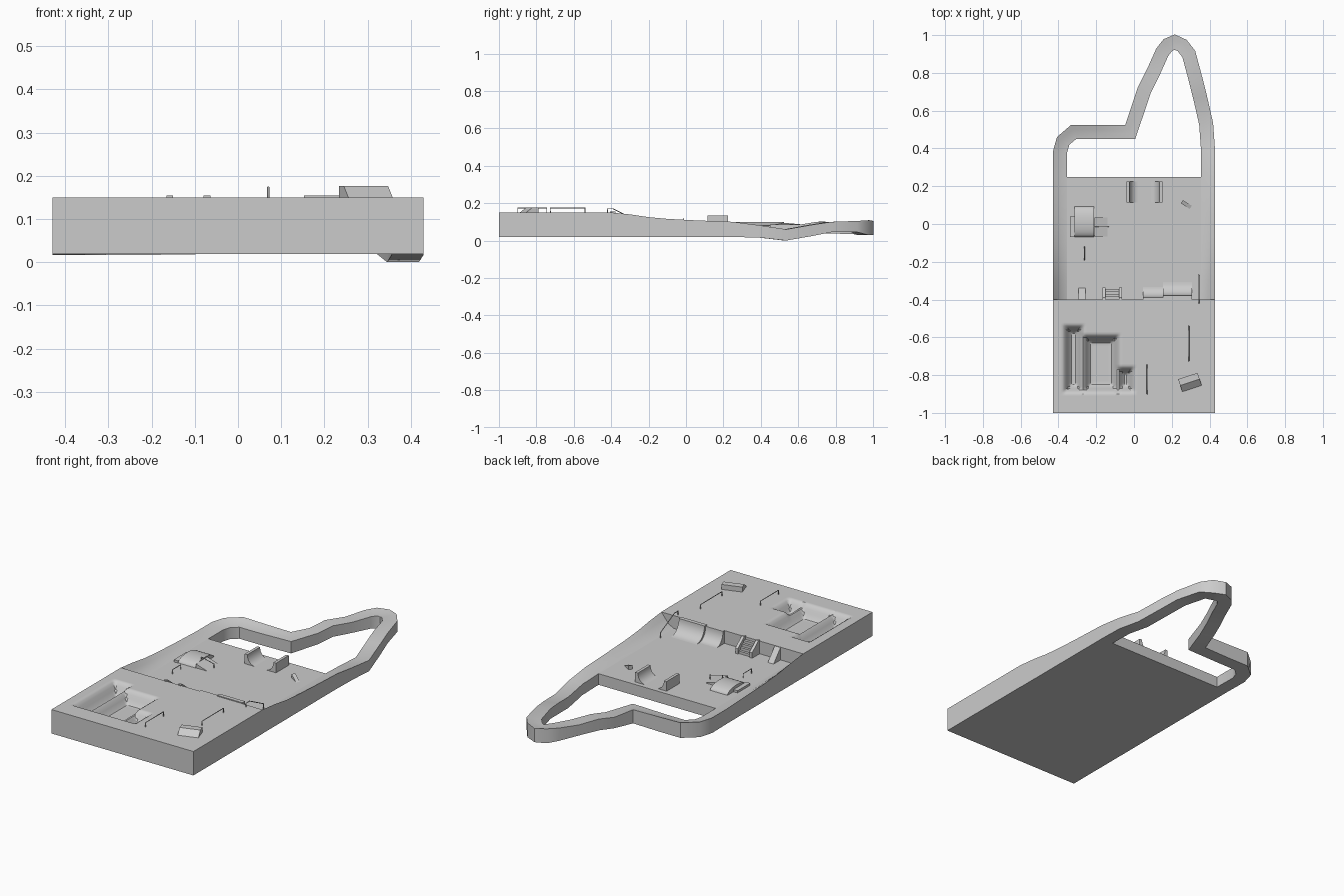
import bpy, bmesh, math
from mathutils import Vector

if "Cube" in bpy.data.objects:
    bpy.data.objects.remove(bpy.data.objects["Cube"])

LOW, HIGH, BASE = 0.08, 0.15, 0.019


def make(name, verts, faces, smooth=False):
    me = bpy.data.meshes.new(name)
    me.from_pydata(verts, [], faces)
    bm = bmesh.new()
    bm.from_mesh(me)
    bmesh.ops.recalc_face_normals(bm, faces=bm.faces)
    bm.to_mesh(me)
    bm.free()
    ob = bpy.data.objects.new(name, me)
    bpy.context.collection.objects.link(ob)
    if smooth:
        bpy.ops.object.select_all(action='DESELECT')
        ob.select_set(True)
        bpy.context.view_layer.objects.active = ob
        bpy.ops.object.shade_smooth_by_angle(angle=math.radians(35))
    return ob


def prism(name, profile, origin, width, angle=0, smooth=False):
    """Profile (run, height) runs along `angle`, extruded sideways by width."""
    n, a = len(profile), math.radians(angle)
    d, s = Vector((math.cos(a), math.sin(a), 0)), Vector((-math.sin(a), math.cos(a), 0))
    verts = [Vector(origin) + d * u + s * k + Vector((0, 0, z))
             for k in (-width / 2, width / 2) for u, z in profile]
    faces = [list(range(n)), list(range(n, 2 * n))]
    faces += [(i, (i + 1) % n, n + (i + 1) % n, n + i) for i in range(n)]
    return make(name, verts, faces, smooth)


def box(name, x0, x1, y0, y1, z0, z1):
    h = z1 - z0
    return prism(name, [(x0, 0), (x1, 0), (x1, h), (x0, h)], (0, (y0 + y1) / 2, z0), y1 - y0)


def quarter(name, lip, run, height, origin, width, angle):
    arc = [(lip + run * (1 - math.cos(t)), height * (1 - math.sin(t)))
           for t in [i * math.pi / 20 for i in range(11)]]
    return prism(name, [(0, 0), (0, height)] + arc, origin, width, angle, True)


def rail(name, points, radius=0.0025):
    cu = bpy.data.curves.new(name, 'CURVE')
    cu.dimensions = '3D'
    cu.bevel_depth, cu.bevel_resolution, cu.use_fill_caps = radius, 1, True
    sp = cu.splines.new('POLY')
    sp.points.add(len(points) - 1)
    for p, co in zip(sp.points, points):
        p.co = (*co, 1)
    ob = bpy.data.objects.new(name, cu)
    bpy.context.collection.objects.link(ob)
    return ob


# Upper deck with a sunken, stepped bowl
BOWL = [(-0.38, -0.26, -0.90, -0.53), (-0.28, -0.07, -0.90, -0.58), (-0.1, 0.01, -0.90, -0.75)]


def deck_height(x, y):
    inside = 1
    for x0, x1, y0, y1 in BOWL:
        d = min(x - x0, x1 - x, y - y0, y1 - y)
        t = max(0, min(1, d / 0.055))
        inside *= 1 - t * t * (3 - 2 * t)
    return HIGH - 0.065 * (1 - inside)


NX, NY = 86, 60
verts = [(-0.43 + 0.01 * i, -1 + 0.01 * j, deck_height(-0.43 + 0.01 * i, -1 + 0.01 * j))
         for j in range(NY + 1) for i in range(NX + 1)]
W = NX + 1
faces = [(j * W + i, j * W + i + 1, (j + 1) * W + i + 1, (j + 1) * W + i)
         for j in range(NY) for i in range(NX)]
ring = ([i for i in range(NX)] + [j * W + NX for j in range(NY)]
        + [NY * W + i for i in range(NX, 0, -1)] + [j * W for j in range(NY, 0, -1)])
first = len(verts)
verts += [(verts[k][0], verts[k][1], BASE) for k in ring]
R = len(ring)
faces += [(ring[k], ring[(k + 1) % R], first + (k + 1) % R, first + k) for k in range(R)]
faces.append(list(range(first, first + R)))
make("upper_deck_with_bowl", verts, faces, True)

# Lower deck
box("lower_deck", -0.37, 0.37, -0.4, 0.25, BASE, LOW)

# Rolling loop track: x, y, outer top, inner top, underside
side = [(0.392, -0.4, 0.15, 0.08), (0.392, -0.3, 0.14, 0.08), (0.392, -0.2, 0.125, 0.08),
        (0.392, -0.1, 0.116, 0.08), (0.392, 0.05, 0.108, 0.08), (0.392, 0.25, 0.1, 0.08)]
track = [(-x, y, o, i, BASE) for x, y, o, i in side]
track += [(-0.392, 0.38, 0.1, 0.08, 0.017), (-0.375, 0.44, 0.1, 0.08, 0.017),
          (-0.32, 0.487, 0.1, 0.08, 0.017), (-0.2, 0.487, 0.097, 0.08, 0.017),
          (-0.02, 0.487, 0.095, 0.085, 0.02), (0.025, 0.62, 0.085, 0.085, 0.025),
          (0.055, 0.71, 0.102, 0.1, 0.04), (0.105, 0.81, 0.095, 0.095, 0.037),
          (0.15, 0.91, 0.105, 0.1, 0.035), (0.18, 0.948, 0.109, 0.1, 0.03),
          (0.215, 0.963, 0.105, 0.095, 0.03), (0.255, 0.945, 0.108, 0.1, 0.03),
          (0.29, 0.9, 0.105, 0.1, 0.045), (0.325, 0.77, 0.1, 0.1, 0.045),
          (0.35, 0.67, 0.085, 0.085, 0.025), (0.382, 0.53, 0.06, 0.06, 0.0),
          (0.392, 0.39, 0.082, 0.075, 0.016)]
track += [(x, y, o, i, BASE) for x, y, o, i in reversed(side)]
verts, faces, half = [], [], 0.037
pts = [Vector(t[:2]) for t in track]
for k, (x, y, zo, zi, zb) in enumerate(track):
    a = (pts[k] - pts[k - 1]).normalized() if k else Vector((0, 1))
    b = (pts[k + 1] - pts[k]).normalized() if k < len(pts) - 1 else a
    t = (a + b).normalized()
    n = Vector((-t.y, t.x)) * half / max(0.7, t.dot(a))
    for f, z in ((1, zb), (1, zo), (0.4, zo * 0.6 + zi * 0.4), (-0.2, zo * 0.22 + zi * 0.78),
                 (-1, zi), (-1, zb)):
        verts.append((x + n.x * f, y + n.y * f, z))
for k in range(len(track) - 1):
    for c in range(6):
        faces.append((k * 6 + c, k * 6 + (c + 1) % 6, k * 6 + 6 + (c + 1) % 6, k * 6 + 6 + c))
faces += [list(range(6)), list(range(len(verts) - 6, len(verts)))]
make("loop_track", verts, faces, True)

# Grind rails on both decks
for name, x, y0, y1, z in (("upper_rail_right", 0.29, -0.725, -0.54, HIGH),
                           ("upper_rail_middle", 0.07, -0.9, -0.745, HIGH),
                           ("lower_rail", -0.263, -0.19, -0.12, LOW)):
    h = z + 0.024
    rail(name, [(x, y0, z - 0.002), (x, y0, h), (x, y1, h), (x, y1, z - 0.002)])
rail("step_handrail", [(0.343, -0.42, HIGH - 0.002), (0.343, -0.42, 0.17), (0.343, -0.39, 0.17),
                       (0.343, -0.27, 0.11), (0.343, -0.27, LOW)])

# Kicker ramp on the upper deck
prism("kicker_ramp", [(-0.035, 0), (0.035, 0), (0.035, 0.027), (0, 0.027)],
      (0.296, -0.838, HIGH), 0.108, 108)

# Quarter pipes against the step
quarter("step_quarter_small", 0.012, 0.055, HIGH - LOW, (0.1, -0.4, LOW), 0.105, 90)
quarter("step_quarter_large", 0.022, 0.07, 0.075, (0.23, -0.4, LOW), 0.155, 90)

# Stairs with side rails
for i in range(4):
    box(f"stair_{i}", -0.155, -0.075, -0.4, -0.385 + 0.014 * i, LOW, HIGH - 0.014 * (i + 1))
for x in (-0.158, -0.072):
    prism("stair_rail", [(0, 0), (0.065, 0), (0.065, 0.03), (0.01, 0.075), (-0.005, 0.075), (-0.005, 0.07), (0, 0.07)],
          (x, -0.4, LOW), 0.016, 90)
# Narrow bank beside the stairs
prism("step_bank", [(0, 0), (0.06, 0), (0, 0.068)], (-0.275, -0.4, LOW), 0.035, 90)

# Mini half pipe on the lower deck
quarter("half_pipe_left", 0.016, 0.045, 0.053, (-0.04, 0.17, LOW), 0.11, 0)
quarter("half_pipe_right", 0.016, 0.045, 0.053, (0.15, 0.17, LOW), 0.11, 180)

# Funbox: arched hump, side ledge, bank and rail
hump = [(0.08 * math.cos(i * math.pi / 12), 0.028 * math.sin(i * math.pi / 12)) for i in range(13)]
prism("funbox_hump", hump, (-0.263, 0.012, LOW), 0.105, 90, True)
box("funbox_ledge", -0.34, -0.315, -0.07, 0.04, LOW, LOW + 0.012)
prism("funbox_bank", [(-0.21, 0), (-0.14, 0), (-0.21, 0.022)], (0, -0.015, LOW), 0.1)
rail("funbox_rail", [(-0.21, -0.015, LOW + 0.01), (-0.21, -0.015, 0.12),
                     (-0.135, -0.015, 0.102), (-0.135, -0.015, LOW)])

# Small angled ramp
prism("small_ramp", [(-0.028, 0), (0.028, 0), (0.028, 0.022)], (0.277, 0.103, LOW), 0.02, 148)
